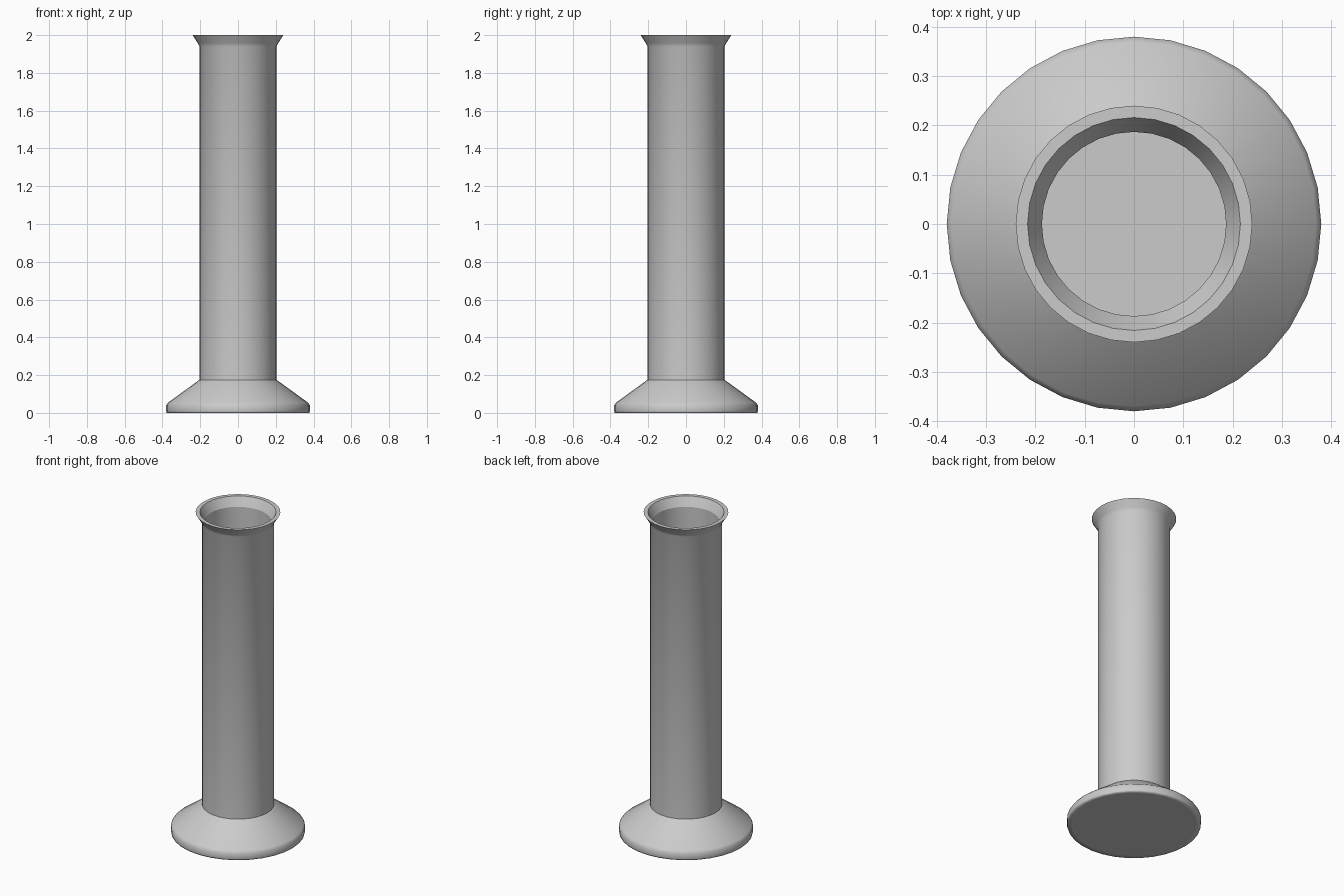
import bpy, bmesh, math

if "Cube" in bpy.data.objects:
    bpy.data.objects.remove(bpy.data.objects["Cube"])

SIDES = 32

grey = bpy.data.materials.new("plain_grey")
grey.diffuse_color = (0.6, 0.6, 0.6, 1)
grey.use_nodes = True
grey.node_tree.nodes["Principled BSDF"].inputs["Base Color"].default_value = grey.diffuse_color


def lathe(name, profile, sharp_rings):
    """Spin an (r, z) profile around z, capping both ends; mark given rings sharp."""
    bm = bmesh.new()
    rings = []
    for r, z in profile:
        rings.append([bm.verts.new((r * math.cos(2 * math.pi * i / SIDES),
                                    r * math.sin(2 * math.pi * i / SIDES), z))
                      for i in range(SIDES)])
    for a, b in zip(rings, rings[1:]):
        for i in range(SIDES):
            j = (i + 1) % SIDES
            bm.faces.new((a[i], a[j], b[j], b[i]))
    bm.faces.new(rings[0][::-1])
    bm.faces.new(rings[-1])
    bmesh.ops.recalc_face_normals(bm, faces=bm.faces)
    for f in bm.faces:
        f.smooth = True
    for k in sharp_rings:
        ring = rings[k]
        for i in range(SIDES):
            bm.edges.get((ring[i], ring[(i + 1) % SIDES])).smooth = False
    mesh = bpy.data.meshes.new(name)
    bm.to_mesh(mesh)
    bm.free()
    mesh.materials.append(grey)
    obj = bpy.data.objects.new(name, mesh)
    bpy.context.collection.objects.link(obj)
    return obj


# One continuous shell: underside, foot, tube, flared lip, hollow inside
lathe("footed_tube", [
    (0.345, 0.005), (0.378, 0.0),                 # underside ring
    (0.38, 0.008), (0.38, 0.042), (0.37, 0.055),  # foot edge
    (0.204, 0.175),                               # foot slope top
    (0.204, 1.94), (0.213, 1.957), (0.24, 2.0),   # tube and lip
    (0.216, 2.0), (0.187, 1.945),                 # lip inside
    (0.187, 0.03),                                # inner floor
], sharp_rings=(0, 5, 8, 9, 10, 11))
